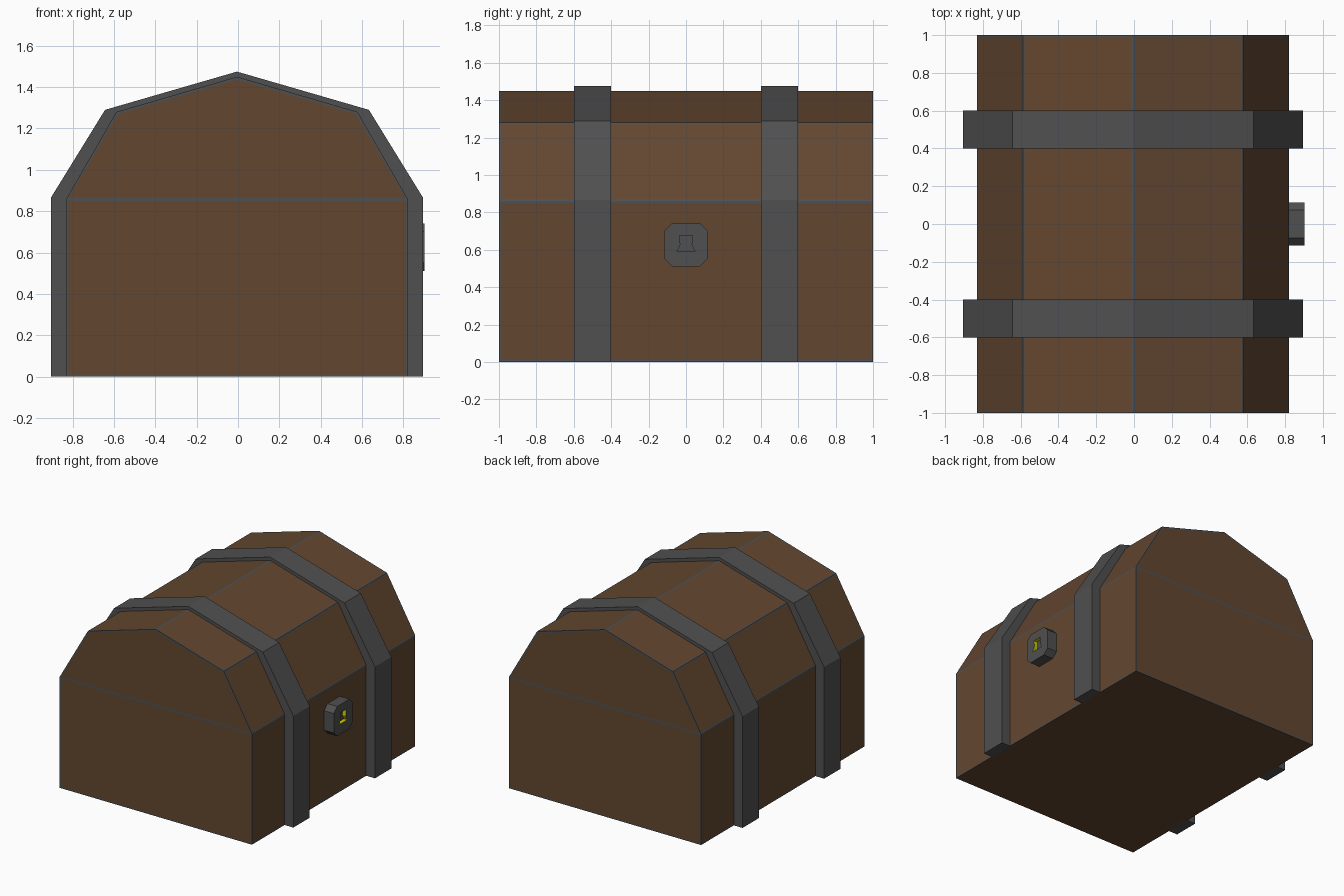
import bpy, bmesh

if "Cube" in bpy.data.objects:
    bpy.data.objects.remove(bpy.data.objects["Cube"])

OFF = -0.005  # chest body sits slightly left because the lock sticks out right


def material(name, rgb):
    m = bpy.data.materials.new(name)
    m.diffuse_color = (*rgb, 1)
    m.use_nodes = True
    m.node_tree.nodes["Principled BSDF"].inputs["Base Color"].default_value = m.diffuse_color
    return m


wood = material("wood", (0.125, 0.062, 0.029))
iron = material("iron", (0.08, 0.08, 0.08))
trim = material("trim", (0.075, 0.08, 0.085))
brass = material("yellow", (0.6, 0.6, 0.0))


def finish(name, bm, mats):
    bmesh.ops.recalc_face_normals(bm, faces=bm.faces[:])
    mesh = bpy.data.meshes.new(name)
    bm.to_mesh(mesh)
    bm.free()
    for m in mats:
        mesh.materials.append(m)
    obj = bpy.data.objects.new(name, mesh)
    bpy.context.collection.objects.link(obj)
    return obj


def arch(half):
    """Mirror the right half of an arch profile, ending at the peak."""
    return half + [(-x, z) for x, z in reversed(half[:-1])]


def sweep(bm, profile, y0, y1):
    """Extrude a closed x-z outline along y."""
    face = bm.faces.new([bm.verts.new((x + OFF, y0, z)) for x, z in profile])
    new = bmesh.ops.extrude_face_region(bm, geom=[face])["geom"]
    verts = [g for g in new if isinstance(g, bmesh.types.BMVert)]
    bmesh.ops.translate(bm, verts=verts, vec=(0, y1 - y0, 0))
    if face not in bm.faces[:]:
        return
    return face


# Chest: box and faceted lid in one body, ends split at the lid line
bm = bmesh.new()
sweep(bm, arch([(0.825, 0), (0.825, 0.86), (0.583, 1.28), (0, 1.45)]), -1, 1)
bm.verts.ensure_lookup_table()
for y in (-1, 1):
    pair = [v for v in bm.verts
            if abs(v.co.y - y) < 1e-4 and abs(v.co.z - 0.86) < 1e-4]
    bmesh.ops.connect_verts(bm, verts=pair)
bmesh.ops.recalc_face_normals(bm, faces=bm.faces[:])

# Thin metal-coloured border around every panel except the bottom
panels = [f for f in bm.faces if f.normal.z > -0.5]
rim = bmesh.ops.inset_individual(bm, faces=panels, thickness=0.014)["faces"]
for f in rim:
    f.material_index = 1
for f in panels:
    f.material_index = 0
finish("chest", bm, [wood, trim])

# Iron straps over the lid and down both sides
outer = arch([(0.9, 0), (0.9, 0.865), (0.638, 1.29), (0, 1.475)])
inner = arch([(0.815, 0), (0.815, 0.857), (0.576, 1.272), (0, 1.44)])
for name, y in (("front_strap", -0.5), ("rear_strap", 0.5)):
    bm = bmesh.new()
    sweep(bm, outer + inner[::-1], y - 0.1, y + 0.1)
    finish(name, bm, [iron])

# Lock plate: chamfered square with a sunken keyhole
R, C, ZC = 0.115, 0.075, 0.626
plate = [(C, R), (R, C), (R, -C), (C, -R), (-C, -R), (-R, -C), (-R, C), (-C, R)]
hole = [(0.035, 0.05), (0.03, 0.0), (0.05, -0.036), (0.02, -0.036),
        (-0.02, -0.036), (-0.05, -0.036), (-0.03, 0.0), (-0.035, 0.05)]
bm = bmesh.new()
rings = [[bm.verts.new((x, y, ZC + z)) for y, z in outline]
         for outline, x in ((plate, 0.81), (plate, 0.903), (hole, 0.903), (hole, 0.873))]
for k in range(3):
    a, b = rings[k], rings[k + 1]
    for i in range(8):
        j = (i + 1) % 8
        f = bm.faces.new((a[i], a[j], b[j], b[i]))
        f.material_index = 1 if k == 2 else 0
bm.faces.new(rings[0])
bm.faces.new(rings[3])
finish("lock_plate", bm, [iron, brass])
